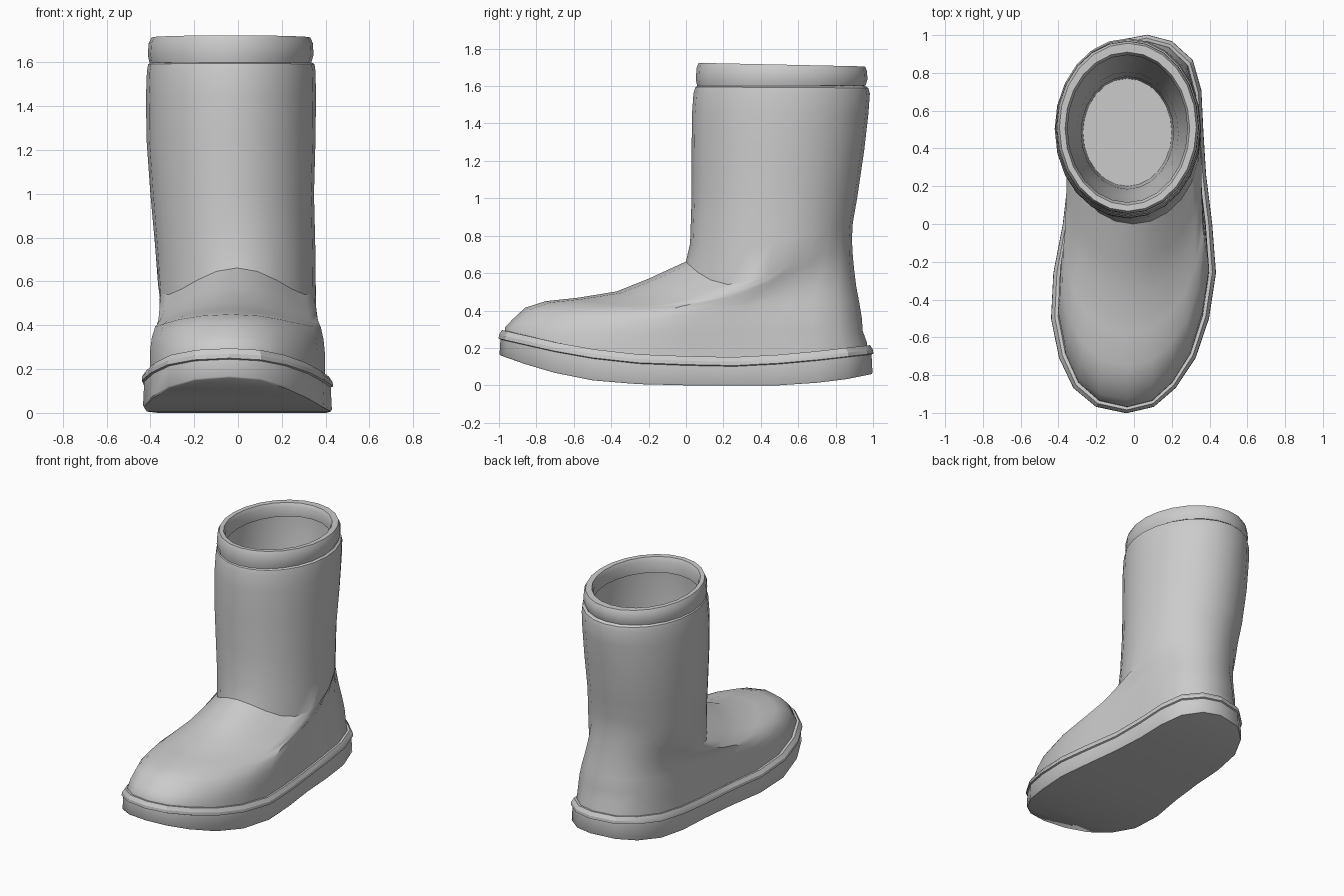
import bpy, bmesh, math

if "Cube" in bpy.data.objects:
    bpy.data.objects.remove(bpy.data.objects["Cube"])

H = 12            # steps from toe to heel on each side
N = 2 * H

grey = bpy.data.materials.new("plain grey")
grey.diffuse_color = (0.6, 0.6, 0.6, 1)
grey.use_nodes = True
grey.node_tree.nodes["Principled BSDF"].inputs["Base Color"].default_value = grey.diffuse_color

# Footprint: left and right x at evenly spaced angles, toe to heel
LEFT = [-.04, -.20, -.32, -.395, -.437, -.425, -.375, -.345, -.33, -.30, -.22, -.11, .07]
RIGHT = [-.04, .105, .22, .325, .395, .432, .412, .38, .365, .355, .31, .20, .07]

# Heights along the foot (y, z)
SOLE_BOTTOM = [(-1, .16), (-.8, .09), (-.6, .04), (-.4, .012), (-.1, 0), (.5, 0), (.8, .02), (1, .06)]
WELT_TOP = [(-1, .295), (-.8, .25), (-.6, .205), (-.4, .18), (-.2, .16), (.3, .15), (.6, .17), (1, .215)]


def interp(table, v):
    v = max(table[0][0], min(table[-1][0], v))
    for (a, p), (b, q) in zip(table, table[1:]):
        if v <= b:
            return p + (q - p) * (v - a) / (b - a)


def along(i):
    """Position of ring point i from front (0) to back (1)."""
    k = i if i <= H else N - i
    return (1 - math.cos(math.pi * k / H)) / 2


def foot_x(i):
    return RIGHT[i] if i <= H else LEFT[N - i]


def oval_x(i, xl, xr):
    return (xl + xr) / 2 + (xr - xl) / 2 * math.sin(2 * math.pi * i / N)


def tilted(x_of, yf, zf, yb, zb, sag=0):
    """Ring through a front and a back point, its sides dropped by sag."""
    ring = []
    for i in range(N):
        u = along(i)
        drop = sag * 6.75 * u * (1 - u) ** 2
        ring.append((x_of(i), yf + (yb - yf) * u, zf + (zb - zf) * u - drop))
    return ring


def oval(xl, xr, *rest):
    return tilted(lambda i: oval_x(i, xl, xr), *rest)


def foot_ring(blend, sx, *rest):
    """Ring blending from the footprint to the ankle oval."""
    return tilted(lambda i: foot_x(i) * sx * (1 - blend) + oval_x(i, -.365, .355) * blend, *rest)


def footprint(inset, height):
    """Footprint ring, inset, with z from a function of y."""
    ring = []
    for i in range(N):
        y = 2 * along(i) - 1
        ring.append((foot_x(i) * (1 - inset / .4), y * (1 - inset), height(y)))
    return ring


def loft(name, rings, cap_start=False, cap_end=False, angle=40):
    bm = bmesh.new()
    vs = [[bm.verts.new(p) for p in r] for r in rings]
    for a, b in zip(vs, vs[1:]):
        for i in range(N):
            j = (i + 1) % N
            bm.faces.new((a[i], a[j], b[j], b[i]))
    for use, r, flip in ((cap_start, vs[0], True), (cap_end, vs[-1], False)):
        if use:
            for i in range(H):
                idx = list(dict.fromkeys((i, i + 1, N - i - 1, (N - i) % N)))
                bm.faces.new([r[k] for k in (reversed(idx) if flip else idx)])
    me = bpy.data.meshes.new(name)
    bm.to_mesh(me)
    bm.free()
    me.materials.append(grey)
    ob = bpy.data.objects.new(name, me)
    bpy.context.collection.objects.link(ob)
    bpy.ops.object.select_all(action='DESELECT')
    ob.select_set(True)
    bpy.context.view_layer.objects.active = ob
    bpy.ops.object.shade_smooth_by_angle(angle=math.radians(angle))
    return ob


def welt(y):
    return interp(WELT_TOP, y)


# Sole slab
loft("sole", [
    footprint(.008, lambda y: interp(SOLE_BOTTOM, y)),
    footprint(.003, lambda y: interp(SOLE_BOTTOM, y) + .008),
    footprint(.008, lambda y: welt(y) - .05),
    footprint(.06, lambda y: welt(y) - .05)], cap_start=True)

# Raised welt around the sole
loft("welt", [
    footprint(.03, lambda y: welt(y) - .06),
    footprint(-.002, lambda y: welt(y) - .045),
    footprint(.0, lambda y: welt(y) - .025),
    footprint(.016, lambda y: welt(y)),
    footprint(.05, lambda y: welt(y) - .004)], angle=25)

# Upper: foot rings, then shaft rings
upper = [
    footprint(.03, lambda y: welt(y) - .02),
    footprint(.033, lambda y: welt(y) + .015),
    foot_ring(.00, .92, -.93, .35, .945, .29, .06),
    foot_ring(.05, .91, -.86, .415, .94, .36, .06),
    foot_ring(.15, .89, -.75, .45, .925, .45, .06),
    foot_ring(.32, .87, -.58, .468, .91, .53, .07),
    foot_ring(.55, .87, -.37, .502, .90, .61, .09),
    foot_ring(.78, .88, -.20, .57, .892, .69, .12),
    foot_ring(1.0, 1.0, 0, .662, .887, .78, .16)]
for s in [(-.378, .353, .022, .76, .892, .87, .07),
          (-.40, .347, .03, 1.0, .915, 1.0),
          (-.418, .354, .03, 1.25, .952, 1.25),
          (-.42, .356, .032, 1.45, .975, 1.45),
          (-.416, .354, .04, 1.56, .983, 1.56),
          (-.41, .349, .05, 1.595, .975, 1.59),
          (-.385, .32, .08, 1.61, .94, 1.61)]:
    upper.append(oval(*s))
loft("upper", upper)

# Rolled cuff, running into the lining and inner floor
loft("cuff_and_lining", [oval(*s) for s in [
    (-.385, .315, .08, 1.597, .94, 1.597),
    (-.405, .335, .06, 1.598, .96, 1.603),
    (-.412, .345, .053, 1.635, .97, 1.635),
    (-.408, .342, .056, 1.695, .968, 1.68),
    (-.395, .33, .068, 1.724, .957, 1.705),
    (-.365, .295, .10, 1.722, .91, 1.705),
    (-.352, .283, .115, 1.69, .895, 1.68),
    (-.355, .285, .112, 1.61, .90, 1.61),
    (-.385, .32, .08, 1.60, .935, 1.60),
    (-.385, .32, .07, 1.45, .93, 1.45),
    (-.355, .295, .085, 1.15, .875, 1.15),
    (-.305, .235, .15, .80, .805, .80),
    (-.28, .21, .185, .55, .78, .55),
    (-.27, .20, .20, .25, .77, .25)]], cap_end=True)
